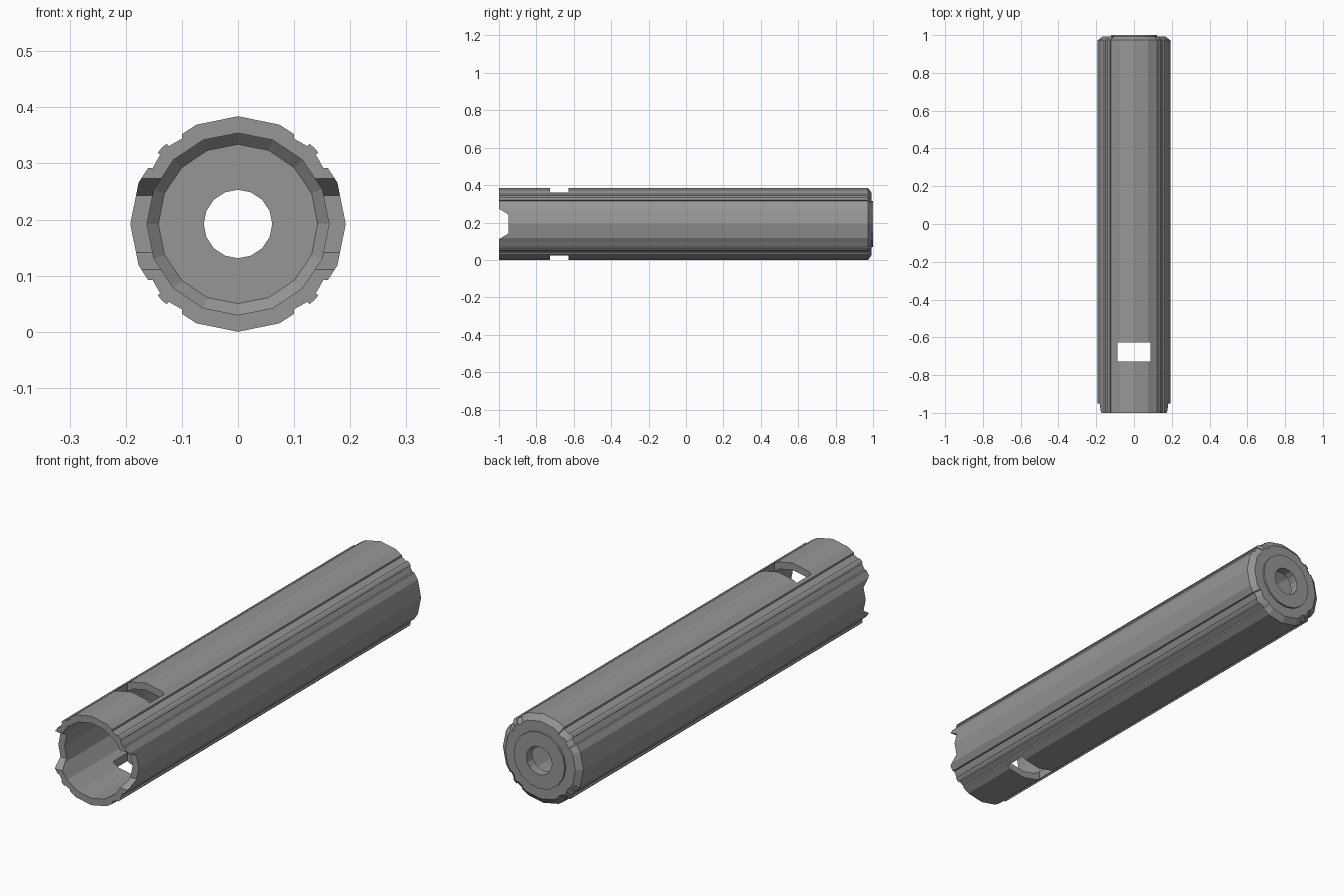
import bpy, bmesh, math

cube = bpy.data.objects.get("Cube")
if cube:
    bpy.data.objects.remove(cube, do_unlink=True)

CZ = 0.192  # height of the tube axis

metal = bpy.data.materials.new("mid_grey_metal")
metal.use_nodes = True
GREY = (0.30, 0.31, 0.305, 1)
metal.diffuse_color = GREY
metal.node_tree.nodes["Principled BSDF"].inputs["Base Color"].default_value = GREY


def ring(r, sides=16):
    """Regular section with a corner at the top."""
    return [(r * math.sin(2 * math.pi * i / sides), r * math.cos(2 * math.pi * i / sides))
            for i in range(sides)]


def loft(name, stations, closed=False):
    """Bridge equal-length (x, z) sections placed along y."""
    bm = bmesh.new()
    loops = [[bm.verts.new((x, y, z + CZ)) for x, z in pts] for pts, y in stations]
    n = len(loops[0])
    pairs = list(zip(loops, loops[1:]))
    if closed:
        pairs.append((loops[-1], loops[0]))
    else:
        bm.faces.new(loops[0])
        bm.faces.new(loops[-1])
    for a, b in pairs:
        for i in range(n):
            j = (i + 1) % n
            bm.faces.new((a[i], a[j], b[j], b[i]))
    bmesh.ops.recalc_face_normals(bm, faces=bm.faces)
    mesh = bpy.data.meshes.new(name)
    bm.to_mesh(mesh)
    bm.free()
    mesh.materials.append(metal)
    obj = bpy.data.objects.new(name, mesh)
    bpy.context.collection.objects.link(obj)
    return obj


# Outer section: half a quadrant mirrored about its diagonal, turned four times
half = [(0, .192), (.074, .177), (.1, .160), (.1, .152), (.123, .139), (.127, .143)]
quadrant = half + [(.136, .136)] + [(z, x) for x, z in half[:0:-1]]
section = []
for _ in range(4):
    section += quadrant
    quadrant = [(z, -x) for x, z in quadrant]


def scaled(k):
    return [(x * k, z * k) for x, z in section]


# Tube with a chamfered back rim
tube = loft("tube_body", [(section, -1), (section, .973), (scaled(.87), .992)])

# Stepped bore, with a small hole through the back wall
bore = loft("bore_cutter", [(ring(.162), -1.1), (ring(.162), .94), (ring(.142), .96),
                            (ring(.061), .96), (ring(.061), 1.1)])

# Window through the top and bottom
box = [(-.088, -.4), (.088, -.4), (.088, .4), (-.088, .4)]
window = loft("window_cutter", [(box, -.727), (box, -.627)])


# Tapered notches through both sides of the open end
def slot(h):
    return [(-.4, -h), (.4, -h), (.4, h), (-.4, h)]


notch = loft("notch_cutter", [(slot(.111), -1.05), (slot(.051), -.95)])

cutters = [bore, window, notch]
for c in cutters:
    c.hide_render = True
    mod = tube.modifiers.new(c.name, 'BOOLEAN')
    mod.operation = 'DIFFERENCE'
    mod.solver = 'EXACT'
    mod.object = c

# Bake the cuts and drop the cutters
deps = bpy.context.evaluated_depsgraph_get()
deps.update()
baked = bpy.data.meshes.new_from_object(tube.evaluated_get(deps))
tube.modifiers.clear()
tube.data = baked
for c in cutters:
    bpy.data.objects.remove(c, do_unlink=True)

# Raised disc around the back hole
loft("back_disc", [(ring(.061), .99), (ring(.122), .99), (ring(.122), 1), (ring(.061), 1)],
     closed=True)
